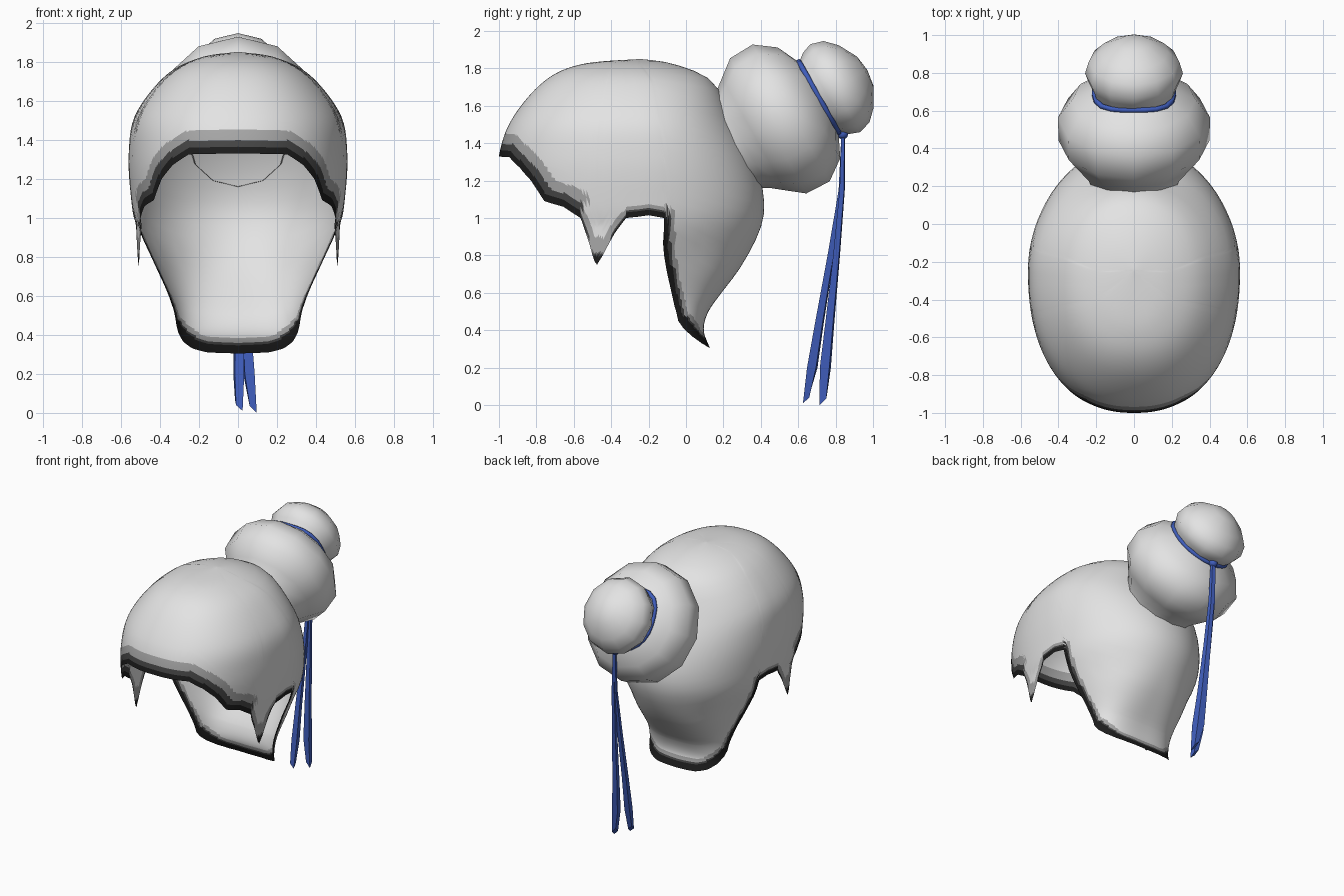
import bpy, bmesh, math
from mathutils import Vector

if "Cube" in bpy.data.objects:
    bpy.data.objects.remove(bpy.data.objects["Cube"])


def material(name, rgb):
    m = bpy.data.materials.new(name)
    m.diffuse_color = (*rgb, 1)
    m.use_nodes = True
    m.node_tree.nodes["Principled BSDF"].inputs["Base Color"].default_value = m.diffuse_color
    return m


HAIR = material("light grey hair", (0.77, 0.77, 0.77))
MID = material("mid grey tips", (0.38, 0.38, 0.38))
DARK = material("dark grey tips", (0.06, 0.06, 0.06))
BLACK = material("black tips", (0.012, 0.012, 0.012))
BLUE = material("blue ribbon", (0.05, 0.11, 0.50))


def make_object(name, bm, mats, angle=60):
    me = bpy.data.meshes.new(name)
    bm.normal_update()
    bm.to_mesh(me)
    bm.free()
    for m in mats:
        me.materials.append(m)
    ob = bpy.data.objects.new(name, me)
    bpy.context.collection.objects.link(ob)
    for o in bpy.context.selected_objects:
        o.select_set(False)
    ob.select_set(True)
    bpy.context.view_layer.objects.active = ob
    bpy.ops.object.shade_smooth_by_angle(angle=math.radians(angle))
    return ob


def bridge(bm, rings, closed=True):
    n = len(rings[0])
    for a, b in zip(rings, rings[1:]):
        for i in range(n if closed else n - 1):
            j = (i + 1) % n
            bm.faces.new((a[i], a[j], b[j], b[i]))


# ---- hair cap: horizontal slices (z, front y, back y, widest y, half width)
SLICES = [(1.85, -.25, -.24, -.245, 0), (1.822, -.56, -.06, -.30, .19),
          (1.73, -.76, .14, -.28, .37), (1.53, -.93, .25, -.26, .525),
          (1.33, -1.0, .355, -.25, .56), (1.12, -1.0, .415, -.25, .55),
          (.95, -1.0, .40, -.25, .52), (.75, -1.0, .30, -.25, .43),
          (.60, -1.0, .19, -.20, .36), (.50, -.9, .12, -.15, .33),
          (.40, -.8, .095, -.12, .32), (.30, -.8, .13, -.10, .325)]
# hem height by angle: 0 = front, 90 = side, 180 = back
HEM = [(0, 1.33), (24, 1.325), (34, 1.27), (42, 1.20), (50, 1.09), (60, 1.06),
       (68, 1.0), (72, .86), (74, .77), (75, .75), (77.5, .80), (82, .92), (86, 1.0),
       (94, 1.015), (101, 1.0), (102, .80), (103, .53), (104.5, .45), (111, .41),
       (125, .365), (142, .33), (160, .31), (180, .305)]


def slice_at(u):
    i = min(int(u), len(SLICES) - 2)
    f = u - i
    p = [SLICES[min(max(k, 0), len(SLICES) - 1)] for k in range(i - 1, i + 3)]
    return [.5 * (2 * b + (c - a) * f + (2 * a - 5 * b + 4 * c - d) * f * f
                  + (3 * b - a - 3 * c + d) * f ** 3) for a, b, c, d in zip(*p)]


def u_of(z):
    lo, hi = 0, len(SLICES) - 1
    for _ in range(30):
        mid = (lo + hi) / 2
        lo, hi = (mid, hi) if slice_at(mid)[0] > z else (lo, mid)
    return lo


def cap_point(deg, u):
    z, yf, yb, yc, hw = slice_at(u)
    hw = max(hw, 0)
    c, s = math.cos(math.radians(deg)), max(math.sin(math.radians(deg)), 0)
    if deg <= 101.01 and u > 5:
        hw = max(hw, .525)
    # the nape is squarer than the crown
    n = 2.25 if c > 0 else 2.05 + .9 * min(max((.85 - z) / .4, 0), 1)
    ext = (yf - yc) if c > 0 else (yb - yc)
    x = 0 if deg in (0, 180) else hw * s ** (2 / n)
    return Vector((x, yc + ext * abs(c) ** (2 / n), z))


cols = []
for (a0, z0), (a1, z1) in zip(HEM, HEM[1:]):
    n = max(3, math.ceil((a1 - a0) / 2))
    cols += [(a0 + (a1 - a0) * k / n, z0 + (z1 - z0) * k / n) for k in range(n)]
cols.append(HEM[-1])

bm = bmesh.new()
rings, hem = [], []
for deg, zh in cols:
    um, uh = u_of(zh + .2), u_of(zh)
    us = [um * k / 24 for k in range(24)] + [um + (uh - um) * k / 18 for k in range(19)]
    rings.append([bm.verts.new(cap_point(deg, u)) for u in us])
    hem.append((deg, cap_point(deg, uh)))
bridge(bm, rings, closed=False)


# dark hem bands by distance from the hem; the side lock is banded by height
def segment_distance(p, a, b):
    t = min(max((p - a).dot(b - a) / (b - a).length_squared, 0), 1)
    return (p - a.lerp(b, t)).length


for f in bm.faces:
    c = f.calc_center_median()
    if c.z > 1.5:
        continue
    i = min(range(len(hem)), key=lambda k: (c - hem[k][1]).length_squared)
    deg = hem[i][0]
    d = min(segment_distance(c, hem[k][1], hem[k + 1][1])
            for k in (i - 1, i) if 0 <= k < len(hem) - 1)
    if 67 < deg < 87:
        limits, v = (.80, .815, .90), c.z
        if c.z > .90:
            limits, v = (.004, .012, .04), d
    elif deg <= 67:
        limits, v = (.035, .072, .125), d
    elif deg < 104.5:
        limits, v = (.028, .042, .062), d
    else:
        limits, v = (.05, .06, .085), d
    f.material_index = next((3 - k for k in range(3) if v < limits[k]), 0)
bmesh.ops.remove_doubles(bm, verts=bm.verts, dist=1e-4)
half = bm.verts[:] + bm.edges[:] + bm.faces[:]
bmesh.ops.mirror(bm, geom=half, axis='X', merge_dist=1e-4)
bmesh.ops.recalc_face_normals(bm, faces=bm.faces)
make_object("hair_cap", bm, [HAIR, MID, DARK, BLACK], 80)

# ---- buns: lathed along a rising axis whose origin is the ribbon tie
ORIGIN = Vector((0, .71, 1.645))
AXIS = Vector((0, .87, .49)).normalized()
PERP = Vector((0, -AXIS.z, AXIS.y))
SIDE = Vector((1, 0, 0))


def lathe(name, profile, sides, mats, close=False):
    bm = bmesh.new()
    rings = []
    for s, r in profile:
        ring = []
        for k in range(sides):
            t = 2 * math.pi * k / sides
            c, sn = math.cos(t), math.sin(t)
            # the pinched waist at the tie is flatter on top
            n = 3.2 if abs(s) < .03 and c > 0 else 2
            q = (abs(c) ** n + abs(sn) ** n) ** (-1 / n)
            ring.append(bm.verts.new(ORIGIN + AXIS * s + PERP * (r * q * c)
                                     + SIDE * (.96 * r * q * sn)))
        rings.append(ring)
    if close:
        rings.append(rings[0])
    bridge(bm, rings)
    bmesh.ops.remove_doubles(bm, verts=bm.verts, dist=1e-4)
    bmesh.ops.recalc_face_normals(bm, faces=bm.faces)
    return make_object(name, bm, mats, 80)


lathe("large_bun", [(-.53, .26), (-.47, .29), (-.40, .345), (-.31, .415), (-.17, .42),
                    (-.06, .34), (0, .215)], 12, [HAIR])
lathe("small_bun", [(0, .215), (.045, .25), (.10, .27), (.17, .25), (.23, .19),
                    (.285, .09), (.298, 0)], 12, [HAIR])

# ---- ribbon tie, knot and tails
lathe("ribbon_tie", [(.015 * math.cos(t), .22 + .013 * math.sin(t))
                     for t in (math.pi * k / 3 for k in range(6))], 24, [BLUE], True)

bm = bmesh.new()
bmesh.ops.create_icosphere(bm, subdivisions=2, radius=.03)
for v in bm.verts:
    v.co += Vector((0, .838, 1.45))
make_object("ribbon_knot", bm, [BLUE])


def tail(name, path, slant):
    bm = bmesh.new()
    rings = []
    for i, (x, y, z, w) in enumerate(path):
        tip = slant if i == len(path) - 1 else 0
        rings.append([bm.verts.new((x + dx * w, y + dy * w, z + tip * k))
                      for dx, dy, k in ((.7, -.7, 0), (.5, .5, .5), (-.7, .7, 1), (-.5, -.5, .5))])
    bridge(bm, rings)
    bm.faces.new(rings[-1])
    bmesh.ops.recalc_face_normals(bm, faces=bm.faces)
    make_object(name, bm, [BLUE], 40)


tail("ribbon_tail_right", [(.008, .84, 1.44, .014), (.015, .835, 1.15, .02),
                           (.028, .805, .8, .026), (.042, .77, .45, .034),
                           (.056, .745, .2, .042), (.075, .735, 0, .03)], .07)
tail("ribbon_tail_left", [(0, .84, 1.44, .014), (.004, .83, 1.15, .02),
                          (.004, .775, .8, .026), (.003, .715, .45, .033),
                          (.004, .675, .2, .04), (.004, .645, .01, .028)], .06)
